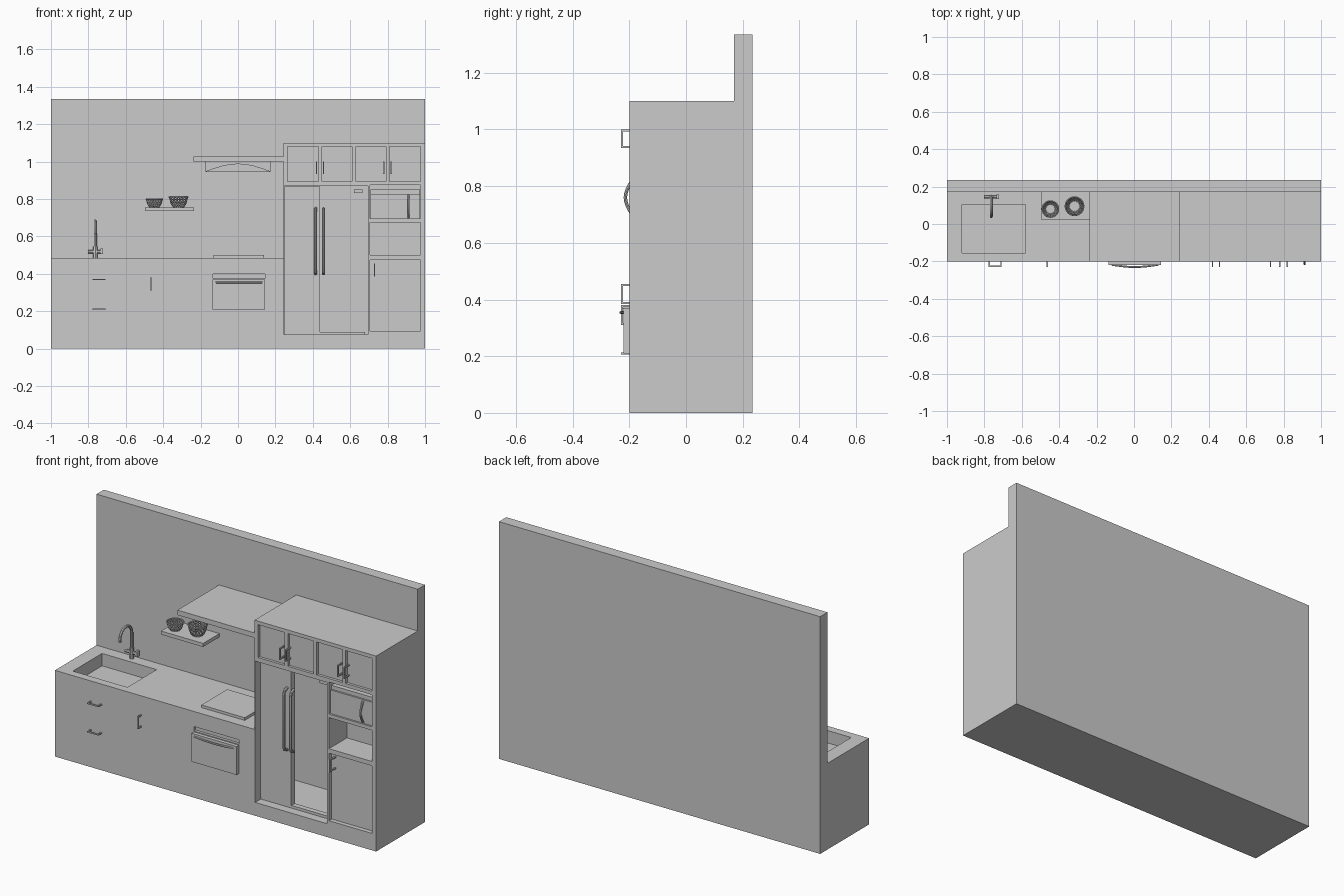
import bpy, bmesh, math
from mathutils import Vector

cube = bpy.data.objects.get("Cube")
if cube:
    bpy.data.objects.remove(cube, do_unlink=True)

grey = bpy.data.materials.new("plain_grey")
grey.use_nodes = True
grey.diffuse_color = (0.6, 0.6, 0.6, 1)
grey.node_tree.nodes["Principled BSDF"].inputs["Base Color"].default_value = (0.6, 0.6, 0.6, 1)


def finish(name, bm):
    mesh = bpy.data.meshes.new(name)
    bm.normal_update()
    bm.to_mesh(mesh)
    bm.free()
    mesh.materials.append(grey)
    obj = bpy.data.objects.new(name, mesh)
    bpy.context.collection.objects.link(obj)
    return obj


def boxes(name, *spans):
    """One object from boxes, each given as (x0, x1, y0, y1, z0, z1)."""
    bm = bmesh.new()
    for x0, x1, y0, y1, z0, z1 in spans:
        made = bmesh.ops.create_cube(bm, size=1)["verts"]
        for v in made:
            v.co = Vector(((x0 + x1) / 2 + v.co.x * (x1 - x0),
                           (y0 + y1) / 2 + v.co.y * (y1 - y0),
                           (z0 + z1) / 2 + v.co.z * (z1 - z0)))
    return finish(name, bm)


def select(obj):
    bpy.ops.object.select_all(action="DESELECT")
    obj.select_set(True)
    bpy.context.view_layer.objects.active = obj


def carve(obj, *spans):
    """Cut box-shaped recesses out of an object."""
    cutter = boxes("recess_cutter", *spans)
    cutter.hide_render = True
    mod = obj.modifiers.new("recesses", "BOOLEAN")
    mod.operation = "DIFFERENCE"
    mod.solver = "EXACT"
    mod.object = cutter
    select(obj)
    bpy.ops.object.modifier_apply(modifier=mod.name)
    bpy.data.objects.remove(cutter, do_unlink=True)


def tube(name, points, radius):
    """Round bar along a path, turned into a smooth mesh."""
    curve = bpy.data.curves.new(name, "CURVE")
    curve.dimensions = "3D"
    curve.bevel_depth = radius
    curve.bevel_resolution = 2
    curve.use_fill_caps = True
    spline = curve.splines.new("POLY")
    spline.points.add(len(points) - 1)
    for p, co in zip(spline.points, points):
        p.co = (*co, 1)
    curve.materials.append(grey)
    obj = bpy.data.objects.new(name, curve)
    bpy.context.collection.objects.link(obj)
    select(obj)
    bpy.ops.object.convert(target="MESH")
    bpy.ops.object.shade_smooth_by_angle()


FRONT, BACK, OUT, T = -0.2, 0.17, -0.23, 0.007


def upright_handle(name, x, z0, z1, face=FRONT):
    boxes(name, (x - T / 2, x + T / 2, OUT, OUT + T, z0, z1),
          (x - T / 2, x + T / 2, OUT + T, face, z0, z0 + T),
          (x - T / 2, x + T / 2, OUT + T, face, z1 - T, z1))


# Wall and base units
boxes("back_wall", (-1, 1, BACK, 0.235, 0, 1.335))
counter = boxes("counter", (-1, 0.243, FRONT, BACK, 0, 0.485))
carve(counter, (-0.92, -0.58, -0.155, 0.105, 0.415, 0.6),
      (-0.135, 0.145, -0.3, -0.185, 0.375, 0.4))

# Tall cabinet with its niches
uppers = [(0.265, 0.43), (0.45, 0.61), (0.63, 0.79), (0.81, 0.975)]
tall = boxes("tall_cabinet", (0.243, 1, FRONT, BACK, 0, 1.1))
carve(tall, (0.247, 0.695, -0.3, 0.137, 0.075, 0.87),
      (0.706, 0.975, -0.3, -0.04, 0.695, 0.875),
      (0.706, 0.975, -0.3, -0.04, 0.5, 0.675),
      (0.706, 0.975, -0.3, -0.175, 0.095, 0.475),
      *[(a, b, -0.3, -0.185, 0.895, 1.08) for a, b in uppers])

# Cabinet handles
for i, x in enumerate((0.42, 0.457, 0.78, 0.82)):
    upright_handle(f"upper_door_handle_{i + 1}", x, 0.935, 1.0, -0.185)
upright_handle("lower_door_handle", 0.73, 0.385, 0.455, -0.175)
upright_handle("counter_door_handle", -0.463, 0.31, 0.38)
for i, z in enumerate((0.21, 0.37)):
    boxes(f"drawer_handle_{i + 1}", (-0.778, -0.708, OUT, OUT + T, z - T / 2, z + T / 2),
          *[(x, x + T, OUT + T, FRONT, z - T / 2, z + T / 2) for x in (-0.778, -0.715)])

# Refrigerator door, handles, base rail and badge plate
boxes("fridge_door", (0.249, 0.438, -0.155, -0.12, 0.09, 0.868))
boxes("fridge_base_rail", (0.249, 0.68, -0.15, -0.12, 0.075, 0.09))
boxes("fridge_badge_plate", (0.62, 0.665, -0.16, -0.153, 0.832, 0.85))
for i, x in enumerate((0.415, 0.457)):
    tube(f"fridge_handle_{i + 1}", [(x, -0.155, 0.4), (x, -0.18, 0.41), (x, -0.185, 0.43),
                                   (x, -0.185, 0.72), (x, -0.18, 0.74), (x, -0.155, 0.75)], 0.008)

# Microwave
boxes("microwave", (0.708, 0.972, -0.19, -0.045, 0.695, 0.828))
boxes("microwave_top_vent", (0.708, 0.972, -0.18, -0.045, 0.828, 0.85))
arc = [i / 8 for i in range(9)]
tube("microwave_handle", [(0.912, -0.19 - 0.024 * math.sin(math.pi * t), 0.7 + 0.12 * t)
                          for t in arc], 0.006)

# Oven and hob
boxes("oven_door", (-0.135, 0.145, -0.22, FRONT, 0.21, 0.37))
tube("oven_handle", [(-0.12 + 0.25 * t, -0.218 - 0.012 * math.sin(math.pi * t), 0.354)
                     for t in arc], 0.005)
boxes("hob", (-0.13, 0.14, -0.14, 0.09, 0.485, 0.5))

# Extractor hood with an arched front apron
boxes("hood_top", (-0.237, 0.243, FRONT, BACK, 1.0, 1.028))
boxes("hood_body", (-0.175, 0.175, -0.08, BACK, 0.945, 1.0))
bm = bmesh.new()
low = [(-0.175 + 0.35 * t, 0.945 + 0.042 * math.sin(math.pi * t)) for t in arc]
for (xa, za), (xb, zb) in zip(low, low[1:]):
    bm.faces.new([bm.verts.new((x, -0.1, z)) for x, z in
                  ((xa, za), (xb, zb), (xb, 1.0), (xa, 1.0))])
bmesh.ops.remove_doubles(bm, verts=bm.verts, dist=0.0001)
ext = bmesh.ops.extrude_face_region(bm, geom=bm.faces[:])["geom"]
for v in ext:
    if isinstance(v, bmesh.types.BMVert):
        v.co.y += 0.02
bmesh.ops.recalc_face_normals(bm, faces=bm.faces)
finish("hood_apron", bm)

# Shelf and lattice bowls
boxes("shelf", (-0.497, -0.235, 0.025, BACK, 0.735, 0.755))
for i, (x, y, r, h) in enumerate(((-0.447, 0.08, 0.043, 0.042), (-0.318, 0.095, 0.049, 0.054))):
    bm = bmesh.new()
    rings, n = 4, 16
    grid = []
    for k in range(rings + 1):
        rad = r * (0.55 + 0.45 * math.sqrt(k / rings))
        grid.append([bm.verts.new((x + rad * math.cos(math.tau * (j + k / 2) / n),
                                   y + rad * math.sin(math.tau * (j + k / 2) / n),
                                   0.757 + h * k / rings)) for j in range(n)])
    for a, b in zip(grid, grid[1:]):
        for j in range(n):
            k = (j + 1) % n
            bm.faces.new((a[j], a[k], b[j]))
            bm.faces.new((a[k], b[k], b[j]))
    bowl = finish(f"lattice_bowl_{i + 1}", bm)
    mod = bowl.modifiers.new("lattice", "WIREFRAME")
    mod.thickness = 0.005
    mod.use_boundary = True
    rim = [(x + r * math.cos(math.tau * t / 24), y + r * math.sin(math.tau * t / 24), 0.757 + h)
           for t in range(25)]
    tube(f"bowl_rim_{i + 1}", rim, 0.004)
    bm = bmesh.new()
    bmesh.ops.create_cone(bm, cap_ends=True, segments=n, radius1=r * 0.55,
                          radius2=r * 0.55, depth=0.005)
    bmesh.ops.translate(bm, verts=bm.verts, vec=(x, y, 0.7575))
    finish(f"bowl_base_{i + 1}", bm)

# Tap
X, Y = -0.763, 0.145
tube("tap_post", [(X, Y, 0.485), (X, Y, 0.545)], 0.012)
bend = [(X, 0.0925 + 0.0525 * math.cos(math.pi * t), 0.63 + 0.053 * math.sin(math.pi * t))
        for t in arc]
tube("tap_spout", [(X, Y, 0.54)] + bend + [(X, 0.04, 0.615)], 0.008)
tube("tap_valve", [(-0.803, Y, 0.518), (-0.735, Y, 0.518)], 0.009)
boxes("tap_lever", (-0.735, -0.722, Y - 0.012, Y + 0.012, 0.505, 0.535))
